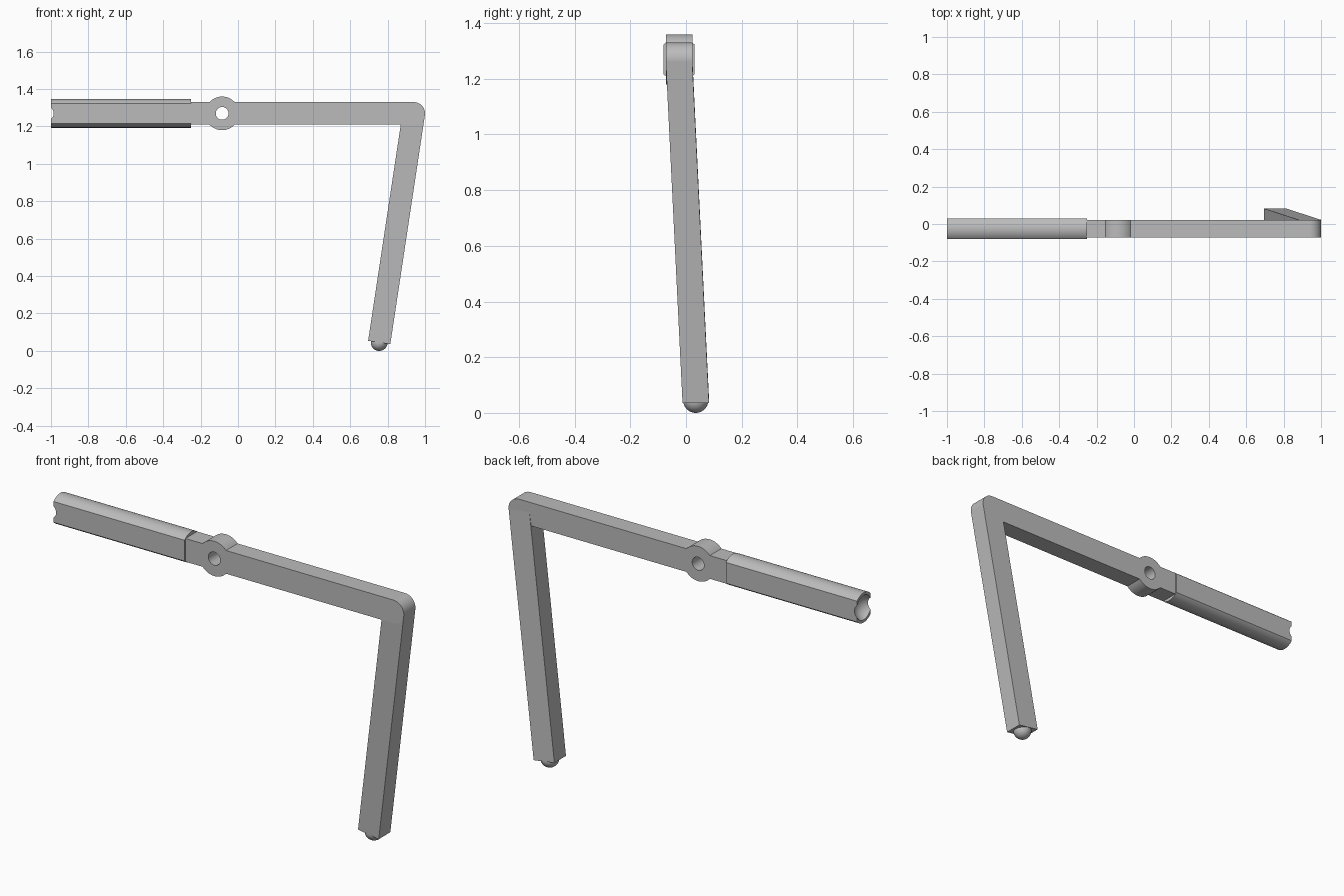
import bpy, bmesh, math
from mathutils import Vector

cube = bpy.data.objects.get("Cube")
if cube:
    bpy.data.objects.remove(cube, do_unlink=True)

MID_Y, MID_Z = -0.025, 1.27     # centre line of the arm
HALF_Y, HALF_Z = 0.0475, 0.06   # half thickness of arm and leg
BOSS_X, ELBOW_X = -0.085, 0.94

grey = bpy.data.materials.new("plain grey")
grey.use_nodes = True
grey.diffuse_color = (0.5, 0.5, 0.5, 1)
grey.node_tree.nodes["Principled BSDF"].inputs["Base Color"].default_value = (0.5, 0.5, 0.5, 1)


def arc(cx, cz, r, a0, a1, n):
    return [(cx + r * math.cos(a0 + (a1 - a0) * i / n),
             cz + r * math.sin(a0 + (a1 - a0) * i / n)) for i in range(n + 1)]


def finish(ob):
    ob.data.materials.append(grey)
    bpy.ops.object.select_all(action='DESELECT')
    ob.select_set(True)
    bpy.context.view_layer.objects.active = ob
    bpy.ops.object.shade_smooth_by_angle(angle=math.radians(30))
    return ob


def extrude(name, points, offset):
    """Closed outline of 3D points swept along an offset vector."""
    bm = bmesh.new()
    face = bm.faces.new([bm.verts.new(p) for p in points])
    swept = bmesh.ops.extrude_face_region(bm, geom=[face], use_keep_orig=True)
    verts = [g for g in swept["geom"] if isinstance(g, bmesh.types.BMVert)]
    bmesh.ops.translate(bm, verts=verts, vec=Vector(offset))
    bmesh.ops.recalc_face_normals(bm, faces=bm.faces)
    mesh = bpy.data.meshes.new(name)
    bm.to_mesh(mesh)
    bm.free()
    ob = bpy.data.objects.new(name, mesh)
    bpy.context.collection.objects.link(ob)
    return ob


def cut(target, cutter):
    mod = target.modifiers.new("cut", 'BOOLEAN')
    mod.operation, mod.solver, mod.object = 'DIFFERENCE', 'EXACT', cutter
    bpy.ops.object.select_all(action='DESELECT')
    target.select_set(True)
    bpy.context.view_layer.objects.active = target
    bpy.ops.object.modifier_apply(modifier=mod.name)
    bpy.data.objects.remove(cutter, do_unlink=True)


# Arm: straight bar with a round boss and a rounded elbow end
boss_r = 0.09
t = math.asin(HALF_Z / boss_r)
outline = [(-0.27, MID_Z - HALF_Z)]
outline += arc(BOSS_X, MID_Z, boss_r, math.pi + t, 2 * math.pi - t, 16)
outline += arc(ELBOW_X, MID_Z, HALF_Z, -math.pi / 2, math.pi / 2, 24)
outline += arc(BOSS_X, MID_Z, boss_r, t, math.pi - t, 16)
outline += [(-0.27, MID_Z + HALF_Z)]
arm = extrude("arm", [(x, MID_Y - HALF_Y, z) for x, z in outline], (0, 2 * HALF_Y, 0))
bpy.ops.mesh.primitive_cylinder_add(vertices=48, radius=0.034, depth=0.4,
                                    location=(BOSS_X, MID_Y, MID_Z),
                                    rotation=(math.pi / 2, 0, 0))
cut(arm, bpy.context.object)
finish(arm)

# Handle: round bar with flat sides and a ball socket in its end
r, flat = 0.077, 0.055
t = math.acos(flat / r)
section = arc(MID_Y, MID_Z, r, t, math.pi - t, 24)
section += arc(MID_Y, MID_Z, r, math.pi + t, 2 * math.pi - t, 24)
handle = extrude("handle", [(-1, y, z) for y, z in section], (0.75, 0, 0))
bpy.ops.mesh.primitive_uv_sphere_add(segments=48, ring_count=24, radius=0.0666,
                                     location=(-1.0225, MID_Y, MID_Z))
cut(handle, bpy.context.object)
finish(handle)

# Leg: square bar leaning inwards and backwards from the elbow
top = Vector((ELBOW_X, MID_Y, MID_Z))
foot = Vector((0.755, 0.035, 0.045))
run = foot - top
side = Vector((-run.z, 0, run.x)).normalized() * HALF_Z
depth = Vector((0, HALF_Y, 0))
leg = extrude("leg", [top + side - depth, top + side + depth,
                      top - side + depth, top - side - depth], run)
finish(leg)

# Ball tip under the leg
bpy.ops.mesh.primitive_uv_sphere_add(segments=48, ring_count=24, radius=0.045, location=foot)
ball = bpy.context.object
ball.name = "ball_tip"
finish(ball)
